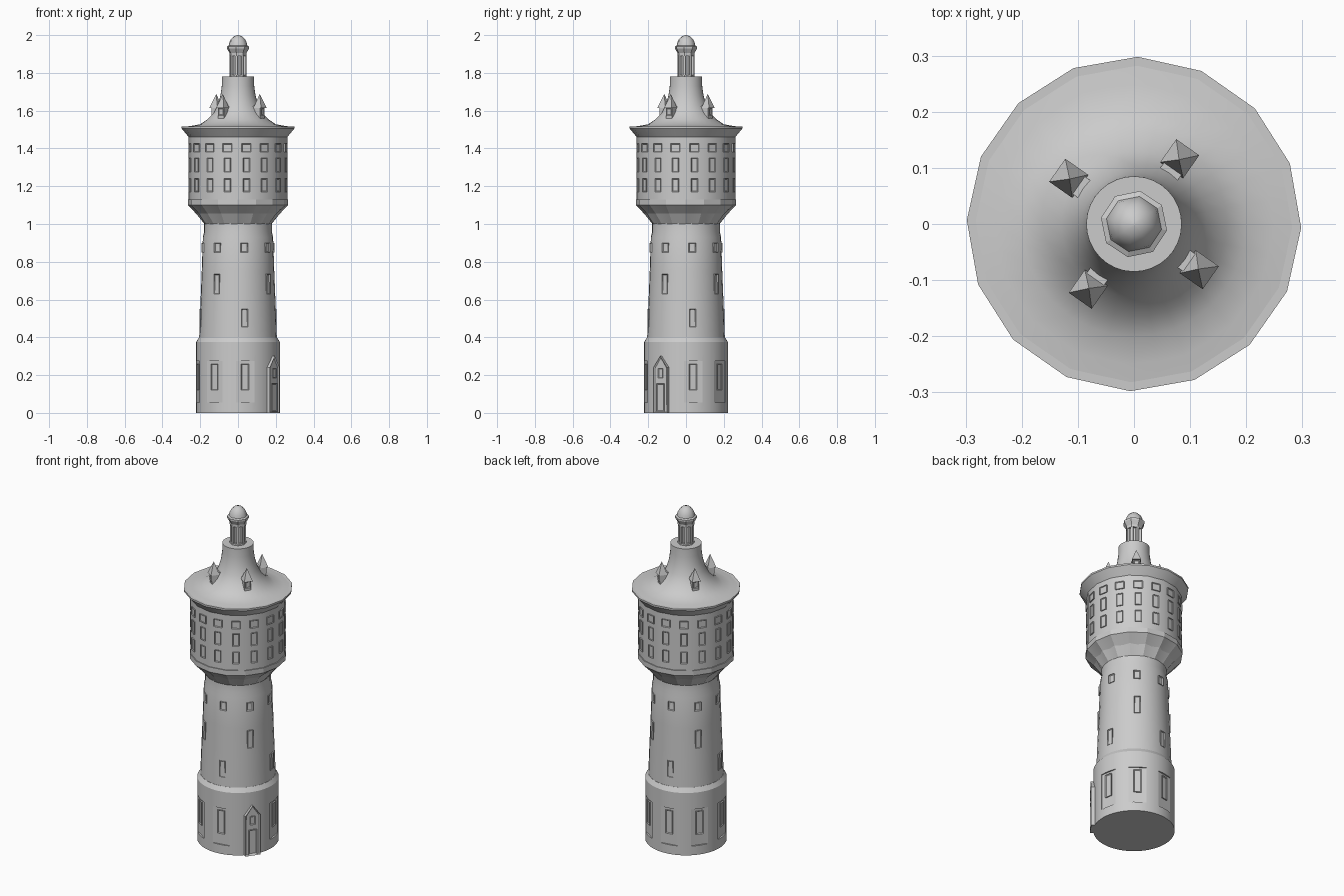
import bpy, bmesh, math
from mathutils import Matrix, Vector

if "Cube" in bpy.data.objects:
    bpy.data.objects.remove(bpy.data.objects["Cube"])

stone = bpy.data.materials.new("grey_stone")
stone.diffuse_color = (0.6, 0.6, 0.6, 1)
stone.use_nodes = True
stone.node_tree.nodes["Principled BSDF"].inputs["Base Color"].default_value = stone.diffuse_color
TURN = -1.25                      # corner direction of the sixteen-sided drum
FIRST = -35                       # direction of the door


def finish(name, bm, angle=30):
    bmesh.ops.recalc_face_normals(bm, faces=bm.faces)
    me = bpy.data.meshes.new(name)
    bm.to_mesh(me)
    bm.free()
    ob = bpy.data.objects.new(name, me)
    bpy.context.collection.objects.link(ob)
    me.materials.append(stone)
    if angle:
        bpy.ops.object.select_all(action='DESELECT')
        ob.select_set(True)
        bpy.context.view_layer.objects.active = ob
        bpy.ops.object.shade_smooth_by_angle(angle=math.radians(angle))
    return ob


def lathe(name, profile, n=32, turn=TURN, angle=30):
    """Closed turned solid. Rows are (corner radius, z, radius factor between corners)."""
    bm = bmesh.new()
    rings = []
    for r, z, *f in profile:
        mid = f[0] if f else 1
        rings.append([bm.verts.new((Matrix.Rotation(math.radians(turn) + 2 * math.pi * i / n, 3, 'Z')
                                    @ Vector((r * (mid if i % 2 else 1), 0, z)))) for i in range(n)])
    for lo, hi in zip(rings, rings[1:]):
        for i in range(n):
            j = (i + 1) % n
            bm.faces.new((lo[i], lo[j], hi[j], hi[i]))
    bm.faces.new(rings[0])
    bm.faces.new(rings[-1])
    return finish(name, bm, angle)


def facing(a):
    return Matrix.Rotation(math.radians(a - 90), 4, 'Z')


def prism(bm, a, outline, back, front, frame=0, recess=0):
    """Extrude an (x, z) outline radially at direction a, with an optional sunk panel."""
    m = facing(a)
    n = len(outline)
    b = [bm.verts.new(m @ Vector((x, back, z))) for x, z in outline]
    f = [bm.verts.new(m @ Vector((x, front, z))) for x, z in outline]
    for i in range(n):
        j = (i + 1) % n
        bm.faces.new((b[i], b[j], f[j], f[i]))
    bm.faces.new(b)
    face = bm.faces.new(f)
    face.normal_update()
    if frame:
        bmesh.ops.inset_region(bm, faces=[face], thickness=frame)
        bmesh.ops.translate(bm, verts=face.verts, vec=m.to_3x3() @ Vector((0, -recess, 0)))


def rect(w, z0, z1):
    return [(-w / 2, z0), (w / 2, z0), (w / 2, z1), (-w / 2, z1)]


def window_row(name, angles, w, z0, z1, back, front, frame=0.006, recess=0.006):
    bm = bmesh.new()
    for a in angles:
        prism(bm, a, rect(w, z0, z1), back, front, frame, recess)
    return finish(name, bm, 0)


eight = [FIRST + 45 * k for k in range(8)]
sixteen = [FIRST + 22.5 * k for k in range(16)]
FLAT = math.cos(math.pi / 16)     # makes a 32-point ring sixteen-sided

# Base with flat niches
base = lathe("base", [(0.222, 0), (0.222, 0.375), (0.206, 0.40)], 64)
niches = window_row("niche_cutter", eight[1:], 0.1, 0.055, 0.275, 0.213, 0.3, 0)
niches.hide_render = True
niches.hide_viewport = True
cut = base.modifiers.new("niches", 'BOOLEAN')
cut.operation = 'DIFFERENCE'
cut.solver = 'EXACT'
cut.object = niches
window_row("base_windows", eight[1:], 0.042, 0.12, 0.26, 0.2, 0.219, 0.006, 0.005)

# Tapered shaft
lathe("shaft", [(0.206, 0.39), (0.2, 0.55), (0.192, 0.75), (0.186, 0.93), (0.179, 0.96), (0.179, 1.02)])

# Folded corbel
lathe("corbel", [(0.178, 1.0), (0.222, 1.055, 0.93), (0.266, 1.10, FLAT), (0.266, 1.13, FLAT)], angle=12)

# Drum and flared eave
lathe("drum", [(0.261, 1.12, FLAT), (0.261, 1.46, FLAT), (0.298, 1.505, FLAT), (0.298, 1.515, FLAT)])

# Swept roof and neck
lathe("roof", [(0.298, 1.513, FLAT), (0.25, 1.519, 0.985), (0.20, 1.528), (0.165, 1.552), (0.13, 1.587),
               (0.108, 1.63), (0.093, 1.68), (0.086, 1.73), (0.085, 1.78)])

# Shaft windows
window_row("upper_shaft_windows", eight, 0.037, 0.85, 0.90, 0.17, 0.193)
window_row("middle_shaft_windows", eight[::2], 0.034, 0.63, 0.735, 0.17, 0.199)
window_row("lower_shaft_windows", eight[1::2], 0.034, 0.455, 0.55, 0.18, 0.205)

# Drum windows
for label, w, z0, z1 in (("top", 0.05, 1.38, 1.425), ("middle", 0.036, 1.275, 1.35), ("bottom", 0.036, 1.17, 1.24)):
    window_row(label + "_drum_windows", sixteen, w, z0, z1, 0.24, 0.262, 0.005, 0.004)

# Gabled porch with door leaf and small window
bm = bmesh.new()
prism(bm, FIRST, [(-0.044, 0), (0.044, 0), (0.044, 0.24), (0, 0.30), (-0.044, 0.24)], 0.19, 0.238, 0.008, 0.006)
finish("porch", bm, 0)
window_row("door", [FIRST], 0.048, 0.008, 0.155, 0.22, 0.238, 0.006, 0.004)
window_row("porch_window", [FIRST], 0.03, 0.185, 0.235, 0.22, 0.238, 0.005, 0.004)

# Dormers with pointed roofs
dormers = bmesh.new()
for a in eight[::2]:
    prism(dormers, a, rect(0.038, 1.545, 1.625), 0.105, 0.157)
    m = facing(a)
    ring = [dormers.verts.new(m @ Vector((x, y, 1.615)))
            for x, y in ((-0.025, 0.117), (0.025, 0.117), (0.025, 0.167), (-0.025, 0.167))]
    tip = dormers.verts.new(m @ Vector((0, 0.14, 1.688)))
    dormers.faces.new(ring)
    for i in range(4):
        dormers.faces.new((ring[i], ring[(i + 1) % 4], tip))
finish("dormers", dormers, 0)
window_row("dormer_windows", eight[::2], 0.03, 1.575, 1.612, 0.15, 0.161, 0.005, 0.004)

# Lantern: core, columns, cornice and dome
SPIN = -11
lathe("lantern_core", [(0.033, 1.775), (0.033, 1.91)], 8, SPIN, 0)
lathe("lantern_foot", [(0.046, 1.775), (0.046, 1.79)], 8, SPIN, 0)
columns = bmesh.new()
for k in range(8):
    prism(columns, SPIN + 45 * k, rect(0.013, 1.785, 1.90), 0.03, 0.044)
finish("lantern_columns", columns, 0)
lathe("lantern_cornice", [(0.046, 1.89), (0.046, 1.905), (0.06, 1.93), (0.06, 1.94), (0.05, 1.945)], 8, SPIN, 0)
lathe("dome", [(0.051, 1.94), (0.047, 1.96), (0.037, 1.98), (0.022, 1.994), (0.004, 2.0)], 8, SPIN, 50)
